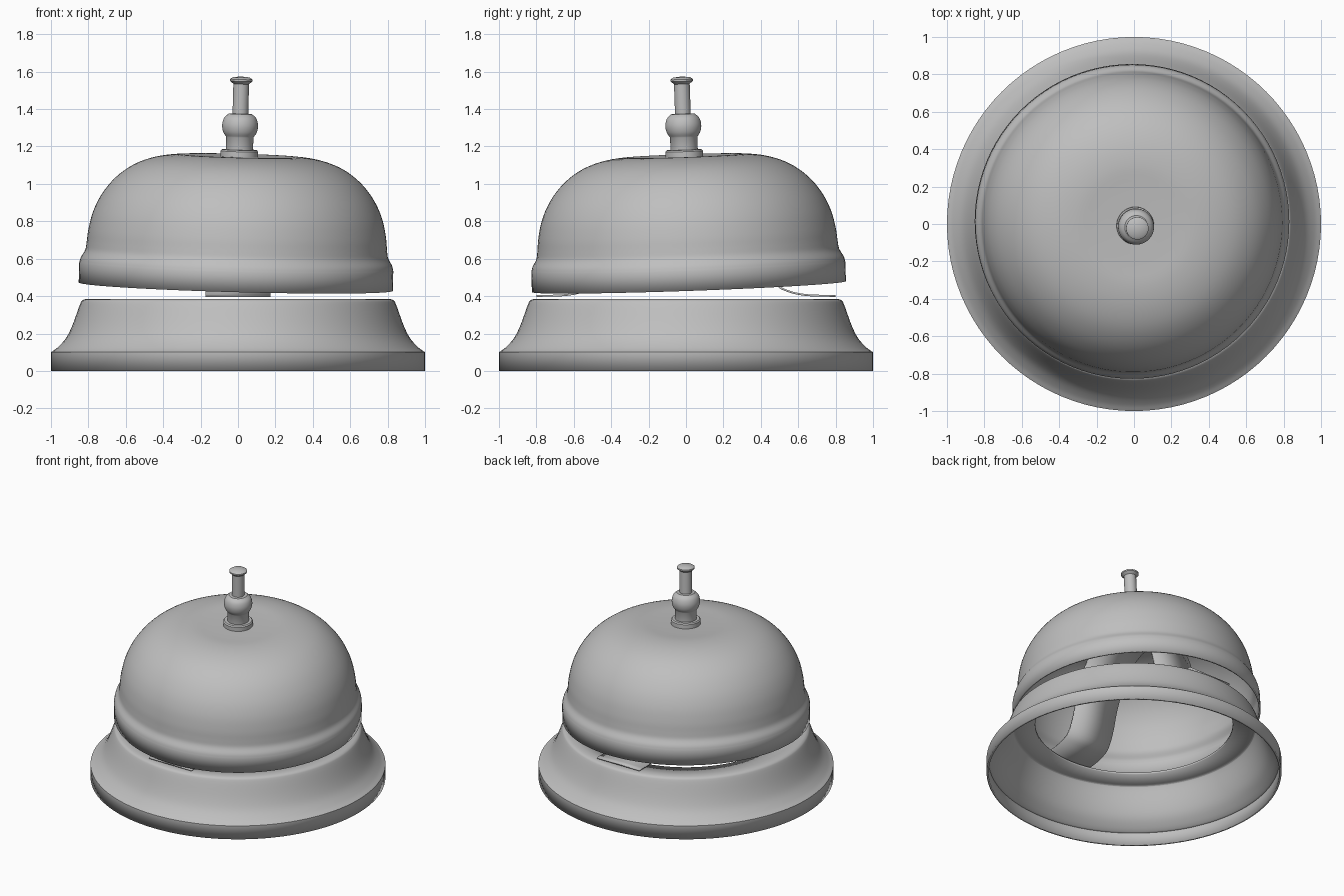
import bpy, bmesh, math
from mathutils import Matrix, Vector

if "Cube" in bpy.data.objects:
    bpy.data.objects.remove(bpy.data.objects["Cube"], do_unlink=True)

SEGMENTS = 96
GREY = (0.52, 0.52, 0.52, 1)
metal = bpy.data.materials.new("grey_metal")
metal.use_nodes = True
metal.diffuse_color = GREY
metal.node_tree.nodes["Principled BSDF"].inputs["Base Color"].default_value = GREY


def smooth_path(points, steps=4):
    """Run a Catmull-Rom curve through a few 2D points."""
    p = [Vector(q) for q in points]
    p = [2 * p[0] - p[1]] + p + [2 * p[-1] - p[-2]]
    path = []
    for a, b, c, d in zip(p, p[1:], p[2:], p[3:]):
        for i in range(steps):
            t = i / steps
            path.append(0.5 * (2 * b + (c - a) * t + (2 * a - 5 * b + 4 * c - d) * t * t
                               + (3 * b - a - 3 * c + d) * t ** 3))
    return path + [p[-2]]


def finish(name, bm, wall=0, matrix=Matrix()):
    mesh = bpy.data.meshes.new(name)
    bm.to_mesh(mesh)
    bm.free()
    obj = bpy.data.objects.new(name, mesh)
    bpy.context.collection.objects.link(obj)
    mesh.materials.append(metal)
    obj.matrix_world = matrix
    if wall:
        shell = obj.modifiers.new("wall", "SOLIDIFY")
        shell.thickness = wall
        shell.offset = -1
    bpy.ops.object.select_all(action="DESELECT")
    obj.select_set(True)
    bpy.context.view_layer.objects.active = obj
    bpy.ops.object.shade_smooth_by_angle(angle=math.radians(35))
    return obj


def lathe(name, profile, wall=0, matrix=Matrix()):
    """Turn a bottom-to-top (radius, z) profile about the z axis."""
    bm = bmesh.new()
    angles = [math.tau * k / SEGMENTS for k in range(SEGMENTS)]
    rings = [[bm.verts.new((r * math.cos(a), r * math.sin(a), z)) for a in angles]
             for r, z in profile]
    for low, high in zip(rings, rings[1:]):
        for k in range(SEGMENTS):
            n = (k + 1) % SEGMENTS
            bm.faces.new((low[k], low[n], high[n], high[k]))
    bmesh.ops.remove_doubles(bm, verts=bm.verts, dist=1e-5)
    return finish(name, bm, wall, matrix)


# Flared hollow base with an open flat top lip
flare = smooth_path([(1, 0.1), (0.965, 0.125), (0.92, 0.175), (0.885, 0.245),
                     (0.845, 0.355), (0.83, 0.378), (0.81, 0.385)])
lathe("base", [(1, 0)] + [tuple(q) for q in flare] + [(0.67, 0.385)], wall=0.015)

# The dome and plunger lean slightly about a point inside the dome
pivot = Matrix.Translation((0, 0, 0.9))
lean = (pivot @ Matrix.Rotation(0.027, 4, "Y") @ Matrix.Rotation(0.035, 4, "X")
        @ pivot.inverted())

# Hollow bell dome with a straight rim band
bowl = smooth_path([(0.84, 0.555), (0.832, 0.585), (0.81, 0.625), (0.803, 0.67),
                    (0.795, 0.74), (0.772, 0.835), (0.727, 0.93), (0.655, 1.02),
                    (0.56, 1.09), (0.45, 1.132), (0.33, 1.15), (0.2, 1.147), (0, 1.143)])
lathe("bell_dome", [(0.84, 0.45)] + [tuple(q) for q in bowl], wall=0.012, matrix=lean)

# Collar, neck, ball and push button
lathe("collar", [(0, 1.13), (0.1, 1.13), (0.1, 1.175), (0.093, 1.183), (0, 1.183)],
      matrix=lean)
ball = smooth_path([(0.073, 1.25), (0.09, 1.278), (0.096, 1.315), (0.086, 1.352),
                    (0.062, 1.375)])
lathe("neck_and_ball", [(0, 1.17), (0.073, 1.17)] + [tuple(q) for q in ball] + [(0, 1.378)],
      matrix=lean)
lathe("plunger", [(0, 1.36), (0.042, 1.36), (0.042, 1.535), (0.06, 1.55), (0.06, 1.56),
                  (0.045, 1.57), (0, 1.575)], matrix=lean)

# Arched spring strip spanning the base lip under the dome
half = [tuple(q) for q in smooth_path(
    [(0.8, 0.396), (0.65, 0.4), (0.55, 0.42), (0.48, 0.46), (0.43, 0.56), (0.39, 0.7),
     (0.35, 0.8), (0.28, 0.93), (0.15, 1.03), (0, 1.06)])]
arch = half + [(-y, z) for y, z in reversed(half[:-1])]
bm = bmesh.new()
rows = [[bm.verts.new((x, y, z)) for x in (-0.175, 0.175)] for y, z in arch]
for a, b in zip(rows, rows[1:]):
    bm.faces.new((a[0], a[1], b[1], b[0]))
finish("spring_strip", bm, wall=0.01)
